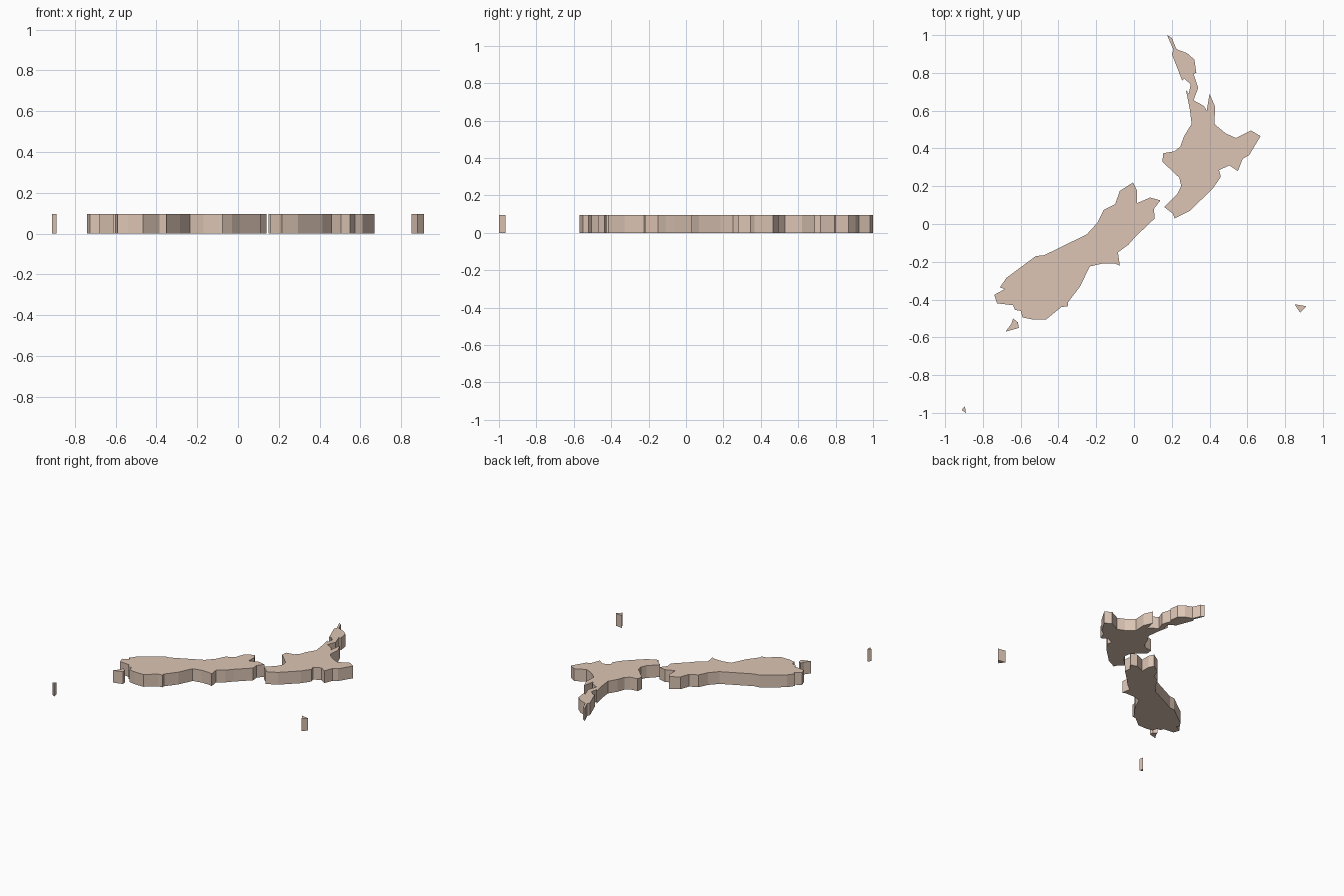
import bpy, bmesh

THICKNESS = 0.096

mat = bpy.data.materials.new("land")
mat.diffuse_color = (0.72, 0.56, 0.46, 1)


def slab(name, outline):
    """Flat coastline outline extruded up into a slab."""
    bm = bmesh.new()
    face = bm.faces.new([bm.verts.new((x, y, 0)) for x, y in outline])
    face.normal_update()
    if face.normal.z > 0:
        face.normal_flip()
    bmesh.ops.triangulate(bm, faces=bm.faces[:])
    top = bmesh.ops.extrude_face_region(bm, geom=bm.faces[:], use_keep_orig=True)
    verts = [g for g in top["geom"] if isinstance(g, bmesh.types.BMVert)]
    bmesh.ops.translate(bm, verts=verts, vec=(0, 0, THICKNESS))
    bmesh.ops.recalc_face_normals(bm, faces=bm.faces[:])
    # merge the flat caps back into single faces
    bmesh.ops.dissolve_limit(bm, angle_limit=0.001, verts=bm.verts[:], edges=bm.edges[:])
    mesh = bpy.data.meshes.new(name)
    bm.to_mesh(mesh)
    bm.free()
    mesh.materials.append(mat)
    obj = bpy.data.objects.new(name, mesh)
    bpy.context.collection.objects.link(obj)


# northern main island, clockwise from its tip
slab("north_island", [
    (.175, 1.0), (.20, .985), (.225, .925), (.28, .905), (.32, .87), (.33, .80),
    (.315, .795), (.34, .72), (.315, .655), (.37, .625), (.385, .60), (.40, .69),
    (.43, .62), (.425, .53), (.485, .48), (.54, .455), (.62, .495), (.67, .465),
    (.61, .365), (.575, .345), (.55, .28), (.505, .31), (.45, .285), (.46, .25),
    (.415, .185), (.295, .07), (.215, .03), (.205, .055), (.16, .09), (.23, .16),
    (.25, .20), (.24, .245), (.15, .33), (.155, .375), (.215, .385), (.245, .41),
    (.265, .465), (.305, .53), (.295, .61), (.275, .71), (.29, .69), (.30, .74),
    (.265, .77), (.255, .76), (.20, .90), (.21, .92)])

# southern main island, clockwise from its north cape
slab("south_island", [
    (-.005, .22), (.015, .18), (.015, .11), (.085, .14), (.14, .125), (.105, .08),
    (.11, .03), (.01, -.065), (-.03, -.11), (-.085, -.15), (-.075, -.22),
    (-.10, -.21), (-.17, -.21), (-.235, -.225), (-.285, -.33), (-.35, -.415),
    (-.35, -.435), (-.385, -.44), (-.465, -.505), (-.54, -.505), (-.59, -.495),
    (-.60, -.46), (-.63, -.455), (-.64, -.43), (-.725, -.42), (-.74, -.375),
    (-.685, -.345), (-.71, -.335), (-.675, -.285), (-.52, -.17), (-.475, -.165),
    (-.25, -.055), (-.195, .005), (-.16, .075), (-.10, .105), (-.075, .175)])

# small outlying islands
slab("southern_islet", [(-.64, -.50), (-.615, -.52), (-.61, -.55), (-.68, -.57), (-.65, -.53)])
slab("eastern_islet", [(.85, -.425), (.912, -.435), (.88, -.47)])
slab("far_southern_islet", [(-.895, -.965), (-.89, -1.0), (-.913, -.985)])
